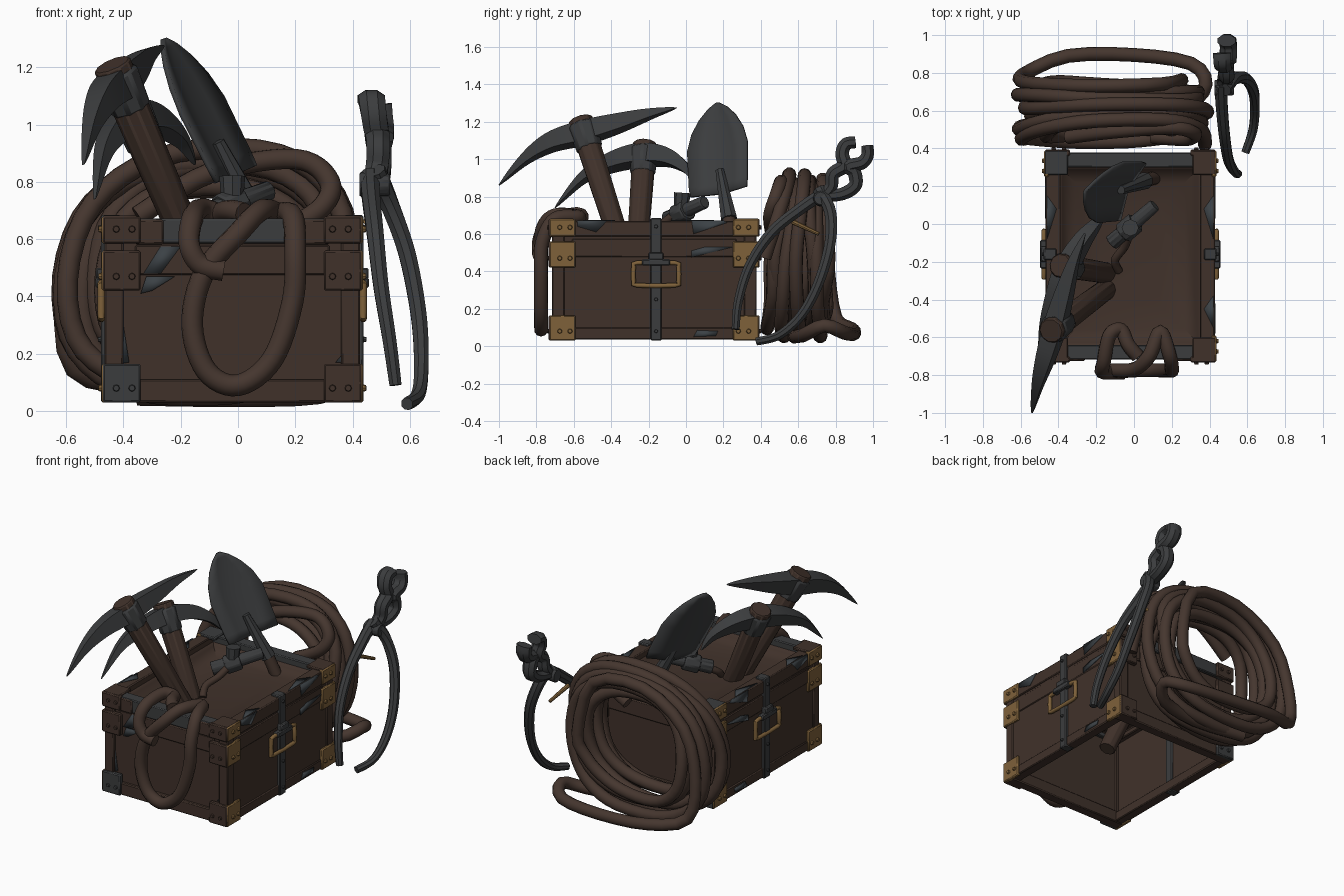
import bpy, bmesh, math
from mathutils import Vector as V

old = bpy.data.objects.get("Cube")
if old:
    bpy.data.objects.remove(old, do_unlink=True)


def material(name, rgb):
    m = bpy.data.materials.new(name)
    m.use_nodes = True
    m.diffuse_color = (*rgb, 1)
    m.node_tree.nodes["Principled BSDF"].inputs["Base Color"].default_value = (*rgb, 1)
    return m


WOOD = material("brown wood", (0.051, 0.031, 0.023))
ROPE = material("brown rope", (0.060, 0.037, 0.028))
IRON = material("dark iron", (0.044, 0.046, 0.048))
STEEL = material("blue grey steel", (0.044, 0.053, 0.060))
BRASS = material("brass", (0.21, 0.12, 0.042))


def finish(bm, name, mat, bevel=0.0, thick=0.0):
    bmesh.ops.recalc_face_normals(bm, faces=bm.faces)
    me = bpy.data.meshes.new(name)
    bm.to_mesh(me)
    bm.free()
    ob = bpy.data.objects.new(name, me)
    bpy.context.collection.objects.link(ob)
    me.materials.append(mat)
    if thick:
        s = ob.modifiers.new("Thickness", "SOLIDIFY")
        s.thickness, s.offset = thick, 0
    if bevel:
        b = ob.modifiers.new("Bevel", "BEVEL")
        b.width, b.segments = bevel, 1
    bpy.ops.object.select_all(action="DESELECT")
    ob.select_set(True)
    bpy.context.view_layer.objects.active = ob
    bpy.ops.object.shade_smooth_by_angle(angle=math.radians(35))


def box(name, lo, hi, mat, bevel=0.006):
    lo, hi = V(lo), V(hi)
    bm = bmesh.new()
    bmesh.ops.create_cube(bm, size=1)
    for v in bm.verts:
        v.co = V(((lo[i] + hi[i]) / 2 + v.co[i] * abs(hi[i] - lo[i])) for i in range(3))
    finish(bm, name, mat, bevel)


def rod(name, a, b, r1, r2, mat, sides=12, bevel=0.0):
    a, b = V(a), V(b)
    bm = bmesh.new()
    bmesh.ops.create_cone(bm, cap_ends=True, segments=sides, radius1=r1, radius2=r2, depth=(b - a).length)
    q = (b - a).to_track_quat("Z", "Y")
    for v in bm.verts:
        v.co = q @ v.co + (a + b) / 2
    finish(bm, name, mat, bevel)


def smooth_path(pts, steps=6, closed=False):
    p = [V(q) for q in pts]
    n = len(p)
    get = (lambda i: p[i % n]) if closed else (lambda i: p[min(max(i, 0), n - 1)])
    out = []
    for i in range(n if closed else n - 1):
        a, b, c, d = (get(i + k) for k in (-1, 0, 1, 2))
        for s in range(steps):
            t = s / steps
            out.append(0.5 * (2 * b + (c - a) * t + (2 * a - 5 * b + 4 * c - d) * t * t
                              + (3 * b - a - 3 * c + d) * t ** 3))
    return out if closed else out + [p[-1]]


def tapered(name, pts, side, width, depth, mat, sides=4):
    """Sweep a section along a path; width and depth are functions of 0..1."""
    path = smooth_path(pts)
    bm, rings = bmesh.new(), []
    for i, c in enumerate(path):
        t = (path[min(i + 1, len(path) - 1)] - path[max(i - 1, 0)]).normalized()
        s = (V(side) - t * V(side).dot(t)).normalized()
        n, f = t.cross(s), i / (len(path) - 1)
        k = 1 / math.cos(math.pi / sides)
        angles = [2 * math.pi * (j + 0.5) / sides for j in range(sides)]
        rings.append([bm.verts.new(c + n * math.cos(a) * k * width(f) / 2 + s * math.sin(a) * k * depth(f) / 2)
                      for a in angles])
    for r, q in zip(rings, rings[1:]):
        for j in range(sides):
            bm.faces.new((r[j], r[(j + 1) % sides], q[(j + 1) % sides], q[j]))
    bm.faces.new(rings[0])
    bm.faces.new(rings[-1])
    finish(bm, name, mat)


def rope(name, pts, radius, mat=ROPE, closed=False, steps=6):
    cu = bpy.data.curves.new(name, "CURVE")
    cu.dimensions, cu.bevel_depth, cu.bevel_resolution, cu.use_fill_caps = "3D", radius, 3, True
    path = smooth_path(pts, steps, closed)
    sp = cu.splines.new("POLY")
    sp.points.add(len(path) - 1)
    for q, c in zip(sp.points, path):
        q.co = (*c, 1)
    sp.use_cyclic_u = closed
    ob = bpy.data.objects.new(name, cu)
    bpy.context.collection.objects.link(ob)
    bpy.ops.object.select_all(action="DESELECT")
    ob.select_set(True)
    bpy.context.view_layer.objects.active = ob
    bpy.ops.object.convert(target="MESH")
    ob = bpy.context.object
    ob.data.materials.clear()
    ob.data.materials.append(mat)
    bpy.ops.object.shade_smooth_by_angle(angle=math.radians(50))


def patch(name, pts, mat=STEEL):
    bm = bmesh.new()
    bm.faces.new([bm.verts.new(p) for p in pts])
    finish(bm, name, mat, thick=0.006)


# Chest: walls, rims and an open base frame
X0, X1, Y0, Y1 = -0.46, 0.42, -0.71, 0.37
for nm, x, s in (("left", X1, -1), ("right", X0, 1)):
    box(nm + "_wall", (x, Y0, 0.05), (x + s * 0.04, Y1, 0.64), WOOD)
    box(nm + "_rim", (x - s * 0.008, Y0, 0.585), (x + s * 0.07, Y1, 0.67), WOOD)
    box(nm + "_base_strip", (x - s * 0.006, Y0, 0.035), (x + s * 0.06, Y1, 0.1), WOOD)
    box(nm + "_middle_strip", (x - s * 0.005, Y0 + 0.1, 0.475), (x + s * 0.02, Y1 - 0.1, 0.575), WOOD)
for nm, y, s in (("front", Y0, 1), ("back", Y1, -1)):
    box(nm + "_panel", (X0, y + s * 0.015, 0.05), (X1, y + s * 0.05, 0.62), WOOD)
    box(nm + "_rim", (X0, y - s * 0.008, 0.585), (X1, y + s * 0.07, 0.672), IRON)
    box(nm + "_middle_strip", (X0 + 0.1, y, 0.475), (X1 - 0.1, y + s * 0.03, 0.58), WOOD)
    box(nm + "_base_strip", (X0, y - s * 0.006, 0.03), (X1, y + s * 0.06, 0.11), WOOD)

# Shallow sagging inner tray
bm = bmesh.new()
rings = [[bm.verts.new((x, y, z)) for x, y in ((X0 + d, Y0 + d), (X1 - d, Y0 + d), (X1 - d, Y1 - d), (X0 + d, Y1 - d))]
         for d, z in ((0.055, 0.65), (0.08, 0.61), (0.15, 0.575), (0.28, 0.555))]
for r, q in zip(rings, rings[1:]):
    for j in range(4):
        bm.faces.new((r[j], r[(j + 1) % 4], q[(j + 1) % 4], q[j]))
bm.faces.new(rings[-1])
finish(bm, "inner_tray", WOOD, thick=0.008)

# Corner brackets with rivets
for x, sx in ((X1, 1), (X0, -1)):
    for y, sy in ((Y0, -1), (Y1, 1)):
        for i, (z0, z1) in enumerate(((0.03, 0.165), (0.42, 0.56), (0.585, 0.68))):
            face = IRON if (sx < 0 and i == 0) else WOOD
            box("side_bracket", (x - sx * 0.01, y - sy * 0.12, z0), (x + sx * 0.016, y + sy * 0.02, z1), BRASS)
            box("end_bracket", (x - sx * 0.12, y - sy * 0.01, z0), (x + sx * 0.012, y + sy * 0.024, z1), face)
            for d in (0.035, 0.09):
                zc = z0 + 0.05
                rod("side_rivet", (x, y - sy * d, zc), (x + sx * 0.027, y - sy * d, zc), 0.018, 0.01, BRASS, 8)
                rod("end_rivet", (x - sx * d, y, zc), (x - sx * d, y + sy * 0.034, zc), 0.018, 0.01, face, 8)
        cap = IRON if sx < 0 < sy else WOOD
        box("corner_cap", (x - sx * 0.11, y - sy * 0.11, 0.66), (x + sx * 0.014, y + sy * 0.02, 0.682), cap)
        box("corner_post", (x - sx * 0.06, y - sy * 0.06, 0.05), (x + sx * 0.006, y + sy * 0.006, 0.6), WOOD)

# Side straps and carrying handles
for x, s in ((X1, 1), (X0, -1)):
    box("side_strap", (x - s * 0.05, -0.19, 0.03), (x + s * 0.018, -0.13, 0.685), IRON)
    box("handle_mount", (x, -0.235, 0.43), (x + s * 0.038, -0.085, 0.465), IRON)
    box("handle_hinge", (x, -0.2, 0.46), (x + s * 0.036, -0.12, 0.5), IRON)
    for z in (0.08, 0.25, 0.64):
        rod("strap_rivet", (x, -0.16, z), (x + s * 0.028, -0.16, z), 0.014, 0.008, IRON, 8)
    h = [(x + s * 0.017, -0.16 + a, 0.385 + b) for a, b in
         ((-0.1, 0.06), (-0.12, 0.04), (-0.12, -0.04), (-0.1, -0.06),
          (0.1, -0.06), (0.12, -0.04), (0.12, 0.04), (0.1, 0.06))]
    rope("carrying_handle", h, 0.013, BRASS, True, 2)
    # Worn metal patches on the sides
    e = x + s * 0.009
    patch("rim_patch", [(e, 0.04, 0.6), (e, 0.22, 0.66), (e, 0.2, 0.672), (e, 0.03, 0.672)])
    patch("rim_patch", [(e, -0.58, 0.64), (e, -0.48, 0.61), (e, -0.42, 0.672), (e, -0.58, 0.672)])
    patch("wall_patch", [(e, 0.03, 0.475), (e, 0.25, 0.53), (e, 0.1, 0.53), (e, 0.03, 0.51)])
    patch("base_patch", [(e, 0.04, 0.05), (e, 0.16, 0.055), (e, 0.17, 0.08), (e, 0.06, 0.085)])
    patch("top_patch", [(x, -0.55, 0.672), (x, -0.38, 0.672), (x - s * 0.05, -0.45, 0.672)])
    patch("top_patch", [(x, -0.08, 0.672), (x, 0.15, 0.672), (x - s * 0.05, 0.08, 0.672)])

# Worn patches and wooden covers on the front
F = Y0 + 0.012
patch("front_patch", [(-0.45, F, 0.16), (-0.38, F, 0.17), (-0.4, F, 0.3), (-0.45, F, 0.27)])
patch("front_patch", [(-0.34, F, 0.41), (-0.3, F, 0.42), (-0.22, F, 0.47), (-0.32, F, 0.47)])
patch("strip_patch", [(-0.33, Y0, 0.48), (-0.27, Y0, 0.48), (-0.2, Y0, 0.575), (-0.27, Y0, 0.575)])
patch("front_patch", [(0.34, F, 0.17), (0.41, F, 0.17), (0.41, F, 0.25)])
box("front_rim_cover", (0.16, Y0 - 0.014, 0.582), (0.32, Y0, 0.668), WOOD)
box("front_rim_cover", (-0.36, Y0 - 0.014, 0.582), (-0.26, Y0, 0.668), WOOD)


# Pickaxes
def pickaxe(name, top, foot, blade, r, w):
    top, foot = V(top), V(foot)
    axis = (top - foot).normalized()
    rod(name + "_handle", foot, top, r * 0.88, r * 1.08, WOOD, 10, 0.006)
    rod(name + "_collar", top - axis * 0.18, top - axis * 0.03, r * 1.15, r * 1.28, IRON, 8, 0.01)
    side = (V(blade[-1]) - V(blade[0])).cross(axis)
    taper = lambda f: max(0.008, 1 - abs(2 * f - 1) ** 1.5)
    tapered(name + "_blade", blade, side, lambda f: w * taper(f), lambda f: w * 0.85 * taper(f) + 0.008, IRON)


pickaxe("large_pickaxe", (-0.44, -0.565, 1.21), (-0.1, -0.31, 0.42),
        [(-0.54, -1.0, 0.86), (-0.51, -0.86, 1.0), (-0.47, -0.72, 1.09), (-0.42, -0.55, 1.14),
         (-0.37, -0.37, 1.19), (-0.32, -0.2, 1.24), (-0.26, -0.05, 1.275)], 0.064, 0.11)
pickaxe("small_pickaxe", (-0.39, -0.22, 1.085), (-0.02, -0.28, 0.24),
        [(-0.5, -0.7, 0.74), (-0.47, -0.55, 0.9), (-0.42, -0.4, 0.98), (-0.36, -0.24, 1.02),
         (-0.28, -0.1, 1.01), (-0.2, 0.0, 0.95), (-0.15, 0.06, 0.86)], 0.061, 0.105)

# Shovel: dished blade, socket and shaft
base, tip, half = V((-0.02, 0.18, 0.82)), V((-0.26, 0.17, 1.3)), V((0.07, 0.155, 0.03))
out = half.cross(tip - base).normalized()
bm, rows = bmesh.new(), []
for f, w in ((0, 0.97), (0.1, 1), (0.5, 1.03), (0.68, 0.88), (0.83, 0.62), (0.94, 0.32), (1, 0.06)):
    rows.append([bm.verts.new(base.lerp(tip, f) + half * w * u + out * 0.035 * w * (abs(u) - 0.5))
                 for u in (-1, -0.5, 0, 0.5, 1)])
for r, q in zip(rows, rows[1:]):
    for j in range(4):
        bm.faces.new((r[j], r[j + 1], q[j + 1], q[j]))
finish(bm, "shovel_blade", IRON, thick=0.016)
rod("shovel_socket", (0.06, 0.23, 0.68), (-0.07, 0.18, 0.94), 0.046, 0.024, IRON, 8)
rod("shovel_shaft", (0.13, 0.25, 0.52), (0.06, 0.23, 0.68), 0.036, 0.036, WOOD)

# Small hammer lying in the tray
rod("hammer_head", (-0.12, -0.1, 0.68), (0.11, 0.1, 0.77), 0.044, 0.036, IRON, 10, 0.006)
rod("hammer_collar", (-0.06, -0.05, 0.7), (0.01, 0.01, 0.73), 0.06, 0.06, IRON, 8, 0.008)
rod("hammer_neck", (-0.02, -0.02, 0.82), (-0.02, -0.03, 0.68), 0.045, 0.035, IRON, 8)
rope("hammer_grip", [(-0.02, -0.04, 0.72), (-0.05, -0.12, 0.66), (-0.1, -0.19, 0.61), (-0.08, -0.25, 0.56)], 0.022, WOOD)

# Pliers: curved arms, ring, jaws and pivot
arm = lambda f: 0.068 - 0.026 * f
tapered("pliers_front_arm", [(0.46, 0.74, 0.82), (0.465, 0.62, 0.74), (0.48, 0.46, 0.61), (0.5, 0.34, 0.43),
        (0.53, 0.28, 0.24), (0.55, 0.265, 0.09)], (1, 0, 0), arm, arm, IRON, 8)
tapered("pliers_back_arm", [(0.48, 0.71, 0.84), (0.53, 0.77, 0.72), (0.59, 0.77, 0.55), (0.63, 0.71, 0.34),
        (0.64, 0.62, 0.17), (0.63, 0.5, 0.06), (0.59, 0.38, 0.025)], (1, 0, 0), arm, arm, IRON, 8)
jaw = lambda f: 0.062 + 0.012 * math.sin(math.pi * f)
bulge = lambda f: 0.075 + 0.02 * f
tapered("pliers_front_jaw", [(0.475, 0.72, 0.79), (0.485, 0.775, 0.85), (0.49, 0.785, 0.92), (0.485, 0.845, 0.965),
        (0.475, 0.835, 1.03), (0.468, 0.855, 1.08), (0.465, 0.905, 1.09)], (1, 0, 0), jaw, bulge, IRON, 8)
tapered("pliers_back_jaw", [(0.475, 0.74, 0.8), (0.49, 0.84, 0.815), (0.495, 0.905, 0.86), (0.495, 0.9, 0.93),
        (0.5, 0.87, 0.96), (0.5, 0.94, 0.98), (0.495, 0.97, 1.02), (0.49, 0.97, 1.07)], (1, 0, 0),
        jaw, bulge, IRON, 8)
rod("pliers_pivot", (0.425, 0.72, 0.79), (0.53, 0.72, 0.79), 0.045, 0.04, IRON, 10, 0.006)
rod("brass_peg", (0.45, 0.57, 0.665), (0.49, 0.71, 0.6), 0.014, 0.01, BRASS, 8)

# Large rope coil behind the chest, its last turn fallen to the ground
coil, turns, n = [], 9, 14
for k in range(turns * n + 1):
    t, f = 2 * math.pi * k / n, k / (turns * n)
    c, s = math.cos(t), math.sin(t)
    size = 0.85 + 0.15 * math.sin(0.41 * t + 1)
    z = max(0.06, 0.47 + 0.44 * size * math.copysign(abs(s) ** 0.85, s) + 0.015 * math.sin(1.6 * t))
    x = -0.11 + 0.5 * size * math.copysign(abs(c) ** 0.85, c) - 0.1 * (0.5 - z)
    y = 0.42 + 0.33 * f + 0.015 * math.sin(2.35 * t)
    coil.append((min(x, 0.39), y + max(0, z - 0.5) / 0.42 * (0.64 - y) * 0.6, z))
rope("rope_coil", coil + [(0.15, 0.74, 0.83), (-0.2, 0.73, 0.88), (-0.5, 0.74, 0.7), (-0.6, 0.76, 0.4),
     (-0.57, 0.8, 0.15), (-0.35, 0.89, 0.09), (0, 0.895, 0.065), (0.3, 0.85, 0.07), (0.38, 0.74, 0.11),
     (0.28, 0.63, 0.06), (0, 0.58, 0.05), (-0.35, 0.62, 0.055)], 0.037, steps=3)
rope("inner_rope_loop", [(-0.35, 0.46, 0.68), (-0.1, 0.49, 0.83), (0.2, 0.51, 0.88), (0.32, 0.48, 0.8),
     (0.28, 0.45, 0.7), (0.1, 0.46, 0.6)], 0.037)

# Rope hanging over the front
rope("hanging_rope_loop", [(0.14, -0.57, 0.69), (0.19, -0.7, 0.68), (0.2, -0.77, 0.55), (0.19, -0.775, 0.38),
     (0.12, -0.775, 0.18), (0, -0.775, 0.09), (-0.11, -0.775, 0.14), (-0.16, -0.775, 0.3), (-0.12, -0.775, 0.48),
     (0.0, -0.77, 0.62), (0.08, -0.7, 0.7)], 0.038, closed=True)
rope("hanging_rope_end", [(-0.05, -0.785, 0.49), (-0.13, -0.785, 0.51), (-0.17, -0.78, 0.58), (-0.16, -0.73, 0.67),
     (-0.13, -0.59, 0.705), (-0.07, -0.56, 0.69), (-0.03, -0.64, 0.7), (0.02, -0.7, 0.69)], 0.038)
